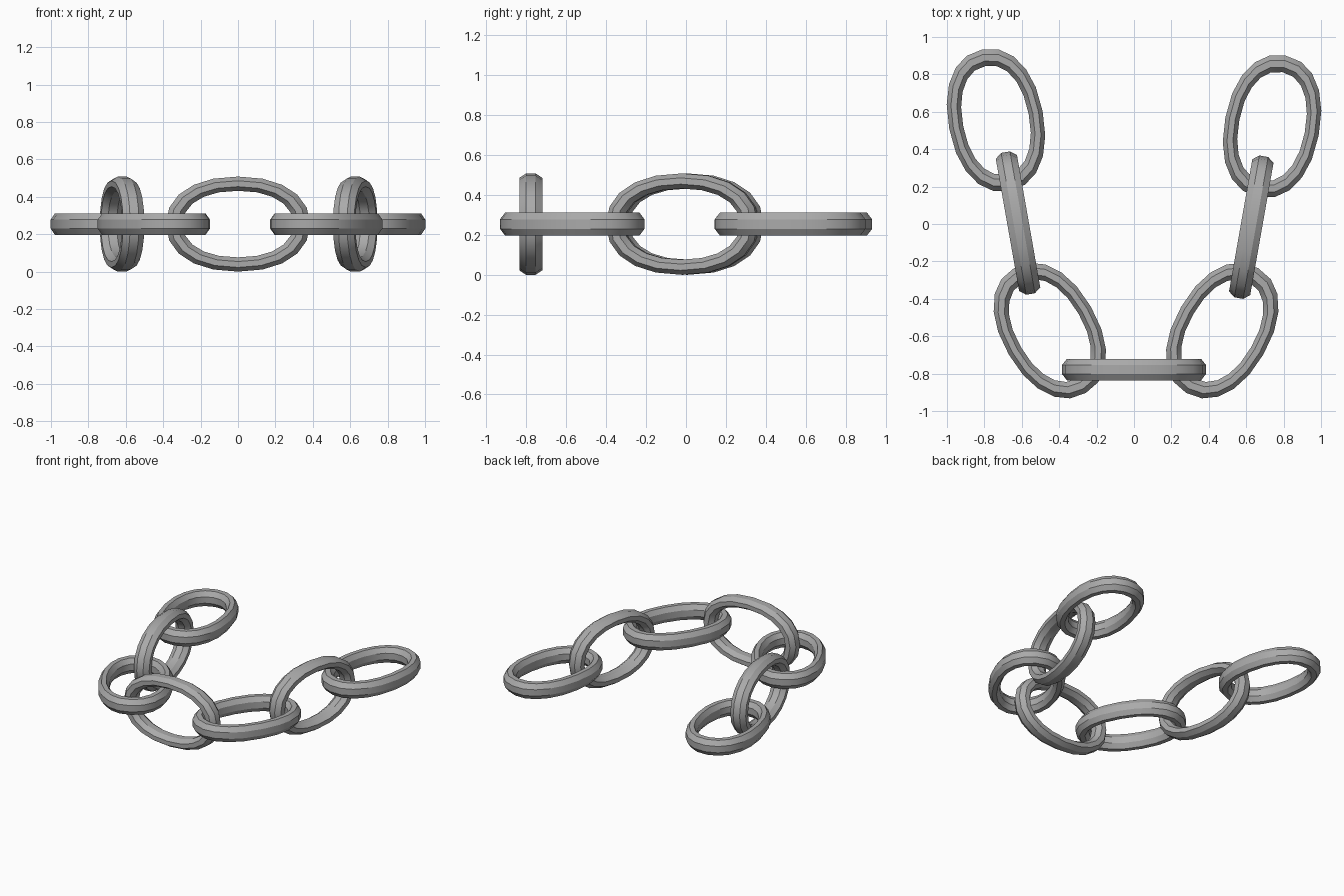
import bpy, bmesh, math

if "Cube" in bpy.data.objects:
    bpy.data.objects.remove(bpy.data.objects["Cube"])

SEGS, SIDES, POWER = 20, 8, 2.2
HALF_LEN, HALF_WID, HALF_DEPTH = 0.385, 0.254, 0.0575
THICK_END, THICK_SIDE = 0.09, 0.076

metal = bpy.data.materials.new("grey metal")
metal.diffuse_color = (0.40, 0.40, 0.40, 1)
metal.use_nodes = True
metal.node_tree.nodes["Principled BSDF"].inputs["Base Color"].default_value = metal.diffuse_color


def soft(v):
    # slightly squared oval
    return math.copysign(abs(v) ** (2 / POWER), v)


def link(name, x, y, tilt, upright):
    bm = bmesh.new()
    rings = []
    for i in range(SEGS):
        t = 2 * math.pi * i / SEGS
        ring = []
        for k in range(SIDES):
            p = math.radians(22.5 + 45 * k)
            u = math.cos(p) / math.cos(math.pi / 8)   # -1 inner, 1 outer
            w = math.sin(p) / math.cos(math.pi / 8)   # across the link
            a = HALF_LEN - THICK_END * (1 - u) / 2
            b = HALF_WID - THICK_SIDE * (1 - u) / 2
            px, py = a * soft(math.cos(t)), b * soft(math.sin(t))
            pz = HALF_DEPTH * w
            ring.append(bm.verts.new((px, -pz, py) if upright else (px, py, pz)))
        rings.append(ring)
    for i in range(SEGS):
        r, s = rings[i], rings[(i + 1) % SEGS]
        for k in range(SIDES):
            n = (k + 1) % SIDES
            bm.faces.new((r[k], s[k], s[n], r[n]))
    bmesh.ops.recalc_face_normals(bm, faces=bm.faces)
    me = bpy.data.meshes.new(name)
    bm.to_mesh(me)
    bm.free()
    me.materials.append(metal)
    ob = bpy.data.objects.new(name, me)
    bpy.context.collection.objects.link(ob)
    ob.location = (x, y, HALF_WID)
    ob.rotation_euler = (0, 0, math.radians(tilt))
    bpy.ops.object.select_all(action='DESELECT')
    ob.select_set(True)
    bpy.context.view_layer.objects.active = ob
    bpy.ops.object.shade_smooth_by_angle(angle=math.radians(30))


# chain from the left end round to the right end: x, y, long-axis angle, upright
LINKS = [
    ("left_end_link", -0.738, 0.555, 101, False),
    ("left_side_link", -0.62, 0.005, 100, True),
    ("left_corner_link", -0.45, -0.57, 120, False),
    ("middle_link", 0.0, -0.778, 0, True),
    ("right_corner_link", 0.472, -0.57, 60, False),
    ("right_side_link", 0.627, -0.017, 80, True),
    ("right_end_link", 0.738, 0.522, 79, False),
]
for args in LINKS:
    link(*args)
